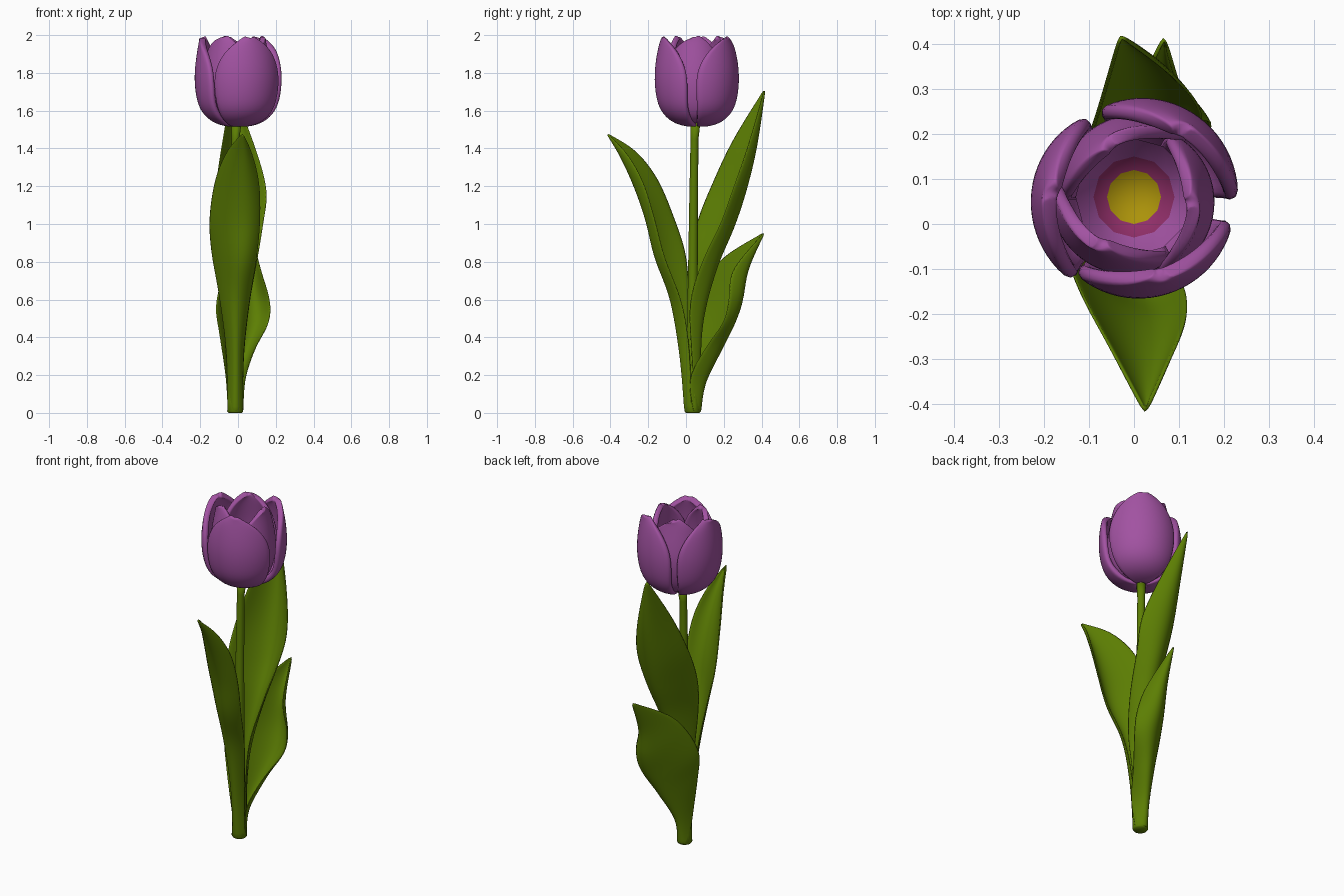
import bpy, bmesh, math
from mathutils import Vector

if "Cube" in bpy.data.objects:
    bpy.data.objects.remove(bpy.data.objects["Cube"])


def material(name, rgb):
    m = bpy.data.materials.new(name)
    m.diffuse_color = (*rgb, 1)
    m.use_nodes = True
    m.node_tree.nodes["Principled BSDF"].inputs["Base Color"].default_value = m.diffuse_color
    return m


GREEN = material("leaf green", (0.108, 0.21, 0.001))
PURPLE = material("petal purple", (0.36, 0.085, 0.36))
MAGENTA = material("throat magenta", (0.28, 0.028, 0.14))
YELLOW = material("center yellow", (0.41, 0.29, 0.003))


def spline(rows, t):
    """Catmull-Rom through rows of numbers, t in 0..1."""
    n = len(rows) - 1
    i = min(int(t * n), n - 1)
    f = t * n - i
    a, b, c, d = (rows[max(0, min(n, i + k))] for k in (-1, 0, 1, 2))
    return [0.5 * (2 * q + (r - p) * f + (2 * p - 5 * q + 4 * r - s) * f * f
                   + (3 * q - p - 3 * r + s) * f ** 3)
            for p, q, r, s in zip(a, b, c, d)]


def grid_object(name, rows, mats, closed=False, caps=False, thick=0, levels=0):
    """Skin rows of points; optionally thicken and round them."""
    bm = bmesh.new()
    vs = [[bm.verts.new(p) for p in row] for row in rows]
    m = len(rows[0])
    for i in range(len(rows) - 1):
        for j in range(m if closed else m - 1):
            k = (j + 1) % m
            bm.faces.new((vs[i][j], vs[i][k], vs[i + 1][k], vs[i + 1][j]))
    if caps:
        bm.faces.new(vs[0])
        bm.faces.new(vs[-1])
    bmesh.ops.remove_doubles(bm, verts=bm.verts, dist=1e-5)
    bmesh.ops.recalc_face_normals(bm, faces=bm.faces)
    for f in bm.faces:
        f.smooth = True
    me = bpy.data.meshes.new(name)
    bm.to_mesh(me)
    bm.free()
    for mat in mats:
        me.materials.append(mat)
    ob = bpy.data.objects.new(name, me)
    bpy.context.collection.objects.link(ob)
    if thick:
        s = ob.modifiers.new("thickness", 'SOLIDIFY')
        s.thickness, s.offset = thick, 0
    if levels:
        s = ob.modifiers.new("smooth", 'SUBSURF')
        s.levels = s.render_levels = levels
    return ob


def leaf(name, rows):
    """Each row: left margin, midrib and right margin points."""
    out = []
    for i in range(29):
        p = spline(rows, i / 28)
        l, mid, r = Vector(p[:3]), Vector(p[3:6]), Vector(p[6:])
        c = mid * 2 - (l + r) / 2
        out.append([l * (1 - u) ** 2 + c * 2 * u * (1 - u) + r * u * u
                    for u in (j / 10 for j in range(11))])
    grid_object(name, out, [GREEN], thick=0.009, levels=1)


# Leaves
leaf("front_leaf", [
    (-.052, .035, .005, -.015, -.005, .005, .025, .03, .005),
    (-.062, .04, .33, -.015, -.03, .3, .03, .02, .32),
    (-.10, .02, .62, -.02, -.08, .6, .06, -.02, .58),
    (-.14, .00, .84, -.01, -.155, .82, .10, -.11, .82),
    (-.152, -.06, 1.03, 0, -.205, 1.02, .118, -.165, 1.03),
    (-.12, -.15, 1.24, .01, -.27, 1.20, .112, -.225, 1.22),
    (-.055, -.27, 1.39, .02, -.345, 1.36, .075, -.31, 1.37),
    (.025, -.418, 1.48, .025, -.418, 1.48, .025, -.418, 1.48)])
leaf("tall_back_leaf", [
    (-.05, .05, .005, -.015, .075, .005, .025, .045, .005),
    (-.05, .03, .3, -.01, .075, .3, .03, .03, .3),
    (-.07, .02, .55, 0, .095, .52, .06, .02, .58),
    (-.10, .02, .82, .01, .165, .78, .10, .085, .80),
    (-.12, .06, 1.02, .01, .245, .98, .134, .18, 1.0),
    (-.115, .14, 1.22, .005, .312, 1.18, .152, .245, 1.18),
    (-.08, .25, 1.45, -.005, .37, 1.42, .09, .325, 1.41),
    (-.03, .418, 1.72, -.03, .418, 1.72, -.03, .418, 1.72)])
leaf("short_back_leaf", [
    (-.052, .045, .005, -.015, .076, .005, .027, .04, .005),
    (-.065, .02, .2, -.01, .10, .15, .038, .02, .18),
    (-.10, .025, .42, .02, .175, .32, .09, .10, .34),
    (-.118, .04, .56, .04, .24, .47, .163, .195, .48),
    (-.09, .10, .70, .05, .29, .60, .168, .225, .60),
    (-.035, .205, .83, .055, .33, .77, .12, .25, .76),
    (.067, .415, .957, .067, .415, .957, .067, .415, .957)])


def turned(name, profile, mats, sides=24, caps=False):
    """Profile rows: centre x, centre y, radius, z."""
    rings = [[(x + r * math.cos(2 * math.pi * k / sides),
               y + r * math.sin(2 * math.pi * k / sides), z)
              for k in range(sides)] for x, y, r, z in profile]
    return grid_object(name, rings, mats, closed=True, caps=caps)


# Stem, wider at the foot
turned("stem", [(-.015, .035, .036, 0), (-.015, .035, .042, .008),
                (-.015, .035, .041, .06), (-.015, .035, .032, .3),
                (-.015, .036, .026, .7), (-.015, .04, .023, 1.1),
                (-.013, .045, .021, 1.45), (-.008, .05, .026, 1.535)],
       [GREEN], caps=True)

# Flower throat: yellow middle, magenta ring
CX, CY = 0, .06
throat = turned("flower_center",
                [(CX, CY, r, z) for r, z in ((0, 1.56), (.06, 1.588),
                 (.09, 1.615), (.13, 1.68))], [YELLOW, MAGENTA, PURPLE], 12)
for f in throat.data.polygons:
    c = f.center
    r = math.hypot(c.x - CX, c.y - CY)
    f.material_index = 0 if r < .055 else 1 if r < .085 else 2

# Petals: rows of radius, height, half angle
OUTER = [(.02, 1.53, 60), (.09, 1.541, 57), (.15, 1.577, 56),
         (.189, 1.64, 56), (.205, 1.74, 57), (.203, 1.83, 53),
         (.192, 1.91, 39), (.182, 1.96, 20), (.177, 1.985, 4)]
INNER = [(.02, 1.548, 68), (.08, 1.553, 68), (.125, 1.588, 68),
         (.153, 1.66, 68), (.163, 1.75, 67), (.156, 1.83, 63),
         (.142, 1.91, 49), (.131, 1.965, 25), (.126, 1.99, 4)]


def petal(name, profile, angle, spiral, bow, thick):
    rows = []
    for i in range(17):
        r, z, h = spline(profile, i / 16)
        row = []
        for j in range(13):
            u = j / 6 - 1
            a = math.radians(angle + u * h)
            rr = r * (1 + spiral * u + bow * (1 - u * u))
            row.append((CX + rr * math.cos(a), CY + rr * math.sin(a), z))
        rows.append(row)
    grid_object(name, rows, [PURPLE], thick=thick, levels=1)


for k, (angle, spiral) in enumerate(((177, .06), (55, -.05), (289, .03))):
    petal(f"outer_petal_{k + 1}", OUTER, angle, spiral, .035, .034)
for k, angle in enumerate((115, 235, 355)):
    petal(f"inner_petal_{k + 1}", INNER, angle, -.08, .02, .03)
